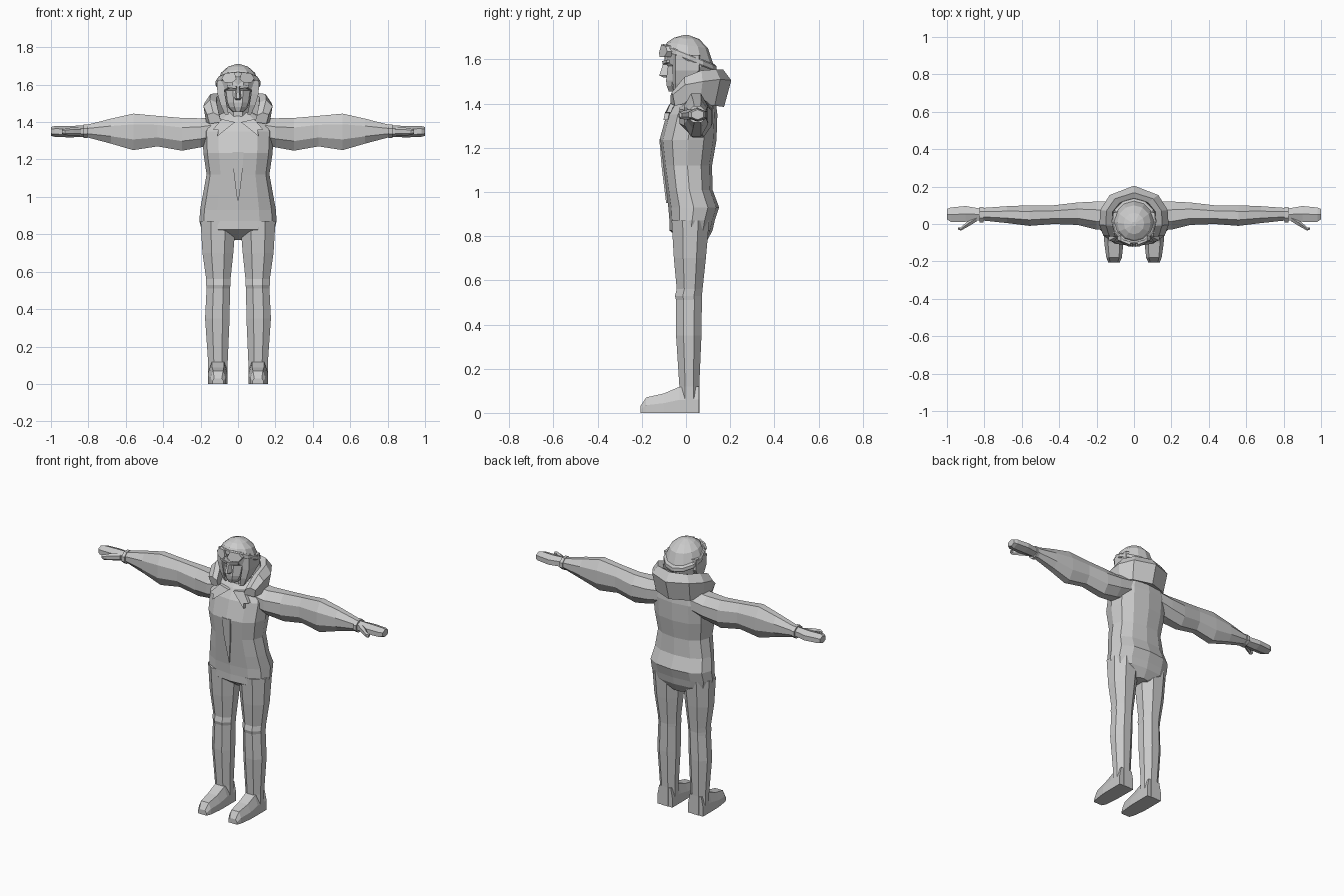
import bpy, bmesh
from math import sin, cos, pi, copysign


def finish(name, bm, mirror=False):
    bmesh.ops.recalc_face_normals(bm, faces=bm.faces)
    me = bpy.data.meshes.new(name)
    bm.to_mesh(me)
    bm.free()
    ob = bpy.data.objects.new(name, me)
    bpy.context.collection.objects.link(ob)
    if mirror:
        ob.modifiers.new("Mirror", 'MIRROR').use_clip = False
    return ob


def loft(name, rings, mirror=False):
    """Skin matching rings of points and cap both ends."""
    bm = bmesh.new()
    vs = [[bm.verts.new(p) for p in r] for r in rings]
    n = len(vs[0])
    for a, b in zip(vs, vs[1:]):
        for i in range(n):
            j = (i + 1) % n
            bm.faces.new((a[i], a[j], b[j], b[i]))
    bm.faces.new(vs[0])
    bm.faces.new(vs[-1])
    return finish(name, bm, mirror)


def flat_ring(z, x0, x1, y0, y1, n=8, phase=0.5, power=1.0, tilt=0.0):
    """Horizontal ring fitted to an x/y box; tilt shears z along y."""
    pts = []
    f = cos(pi / n) if phase else 1.0
    for i in range(n):
        a = 2 * pi * (i + phase) / n
        c, s = cos(a) / f, sin(a) / f
        c = copysign(abs(c) ** power, c)
        s = copysign(abs(s) ** power, s)
        y = (y0 + y1) / 2 + s * (y1 - y0) / 2
        pts.append(((x0 + x1) / 2 + c * (x1 - x0) / 2, y, z + tilt * y))
    return pts


def side_ring(x, y0, y1, z0, z1, n=8):
    """Vertical ring across the arm at a given x."""
    return [(x, p[0], p[1]) for p in flat_ring(0, y0, y1, z0, z1, n)]


def slab(name, outline, depth, mirror=False):
    """Outline of 3D points given thickness towards the back."""
    return loft(name, [outline, [(x, y + depth, z) for x, y, z in outline]], mirror)


# Jacket body
loft("jacket_body", [flat_ring(z, -w, w, f, b, 12, 0, 0.85) for z, w, f, b in (
    (0.77, 0.05, 0.0, 0.09), (0.825, 0.195, -0.075, 0.12), (0.87, 0.206, -0.075, 0.13),
    (0.93, 0.203, -0.08, 0.15), (1.01, 0.188, -0.09, 0.12), (1.12, 0.168, -0.105, 0.118),
    (1.235, 0.185, -0.12, 0.138), (1.35, 0.19, -0.088, 0.142), (1.41, 0.165, -0.05, 0.135),
    (1.45, 0.08, -0.015, 0.10))])

# Jacket front opening and lapels
slab("front_opening", [(-0.03, -0.121, 1.24), (0.03, -0.121, 1.24),
                       (0.022, -0.111, 1.12), (0, -0.09, 0.95), (-0.022, -0.111, 1.12)], 0.03)
slab("lapel", [(0.015, -0.07, 1.40), (0.085, -0.065, 1.415), (0.135, -0.088, 1.36),
               (0.105, -0.096, 1.357), (0.11, -0.102, 1.325)], 0.02, True)

# Legs
loft("leg", [flat_ring(z, a, b, f, k) for z, a, b, f, k in (
    (0.0, 0.055, 0.16, -0.03, 0.06), (0.12, 0.055, 0.16, -0.03, 0.06),
    (0.35, 0.045, 0.176, -0.045, 0.07), (0.51, 0.043, 0.168, -0.045, 0.072),
    (0.53, 0.04, 0.17, -0.05, 0.072), (0.56, 0.04, 0.17, -0.042, 0.075),
    (0.70, 0.025, 0.19, -0.055, 0.09), (0.87, 0.012, 0.20, -0.065, 0.105))], True)

# Feet
loft("boot", [[(a, y, 0), (b, y, 0), (b, y, z * 0.5), (b - t, y, z), (a + t, y, z),
               (a, y, z * 0.5)] for y, a, b, z, t in (
    (0.058, 0.055, 0.16, 0.12, 0.012), (-0.03, 0.055, 0.16, 0.118, 0.02),
    (-0.10, 0.056, 0.159, 0.088, 0.02), (-0.18, 0.065, 0.148, 0.07, 0.015),
    (-0.207, 0.077, 0.137, 0.03, 0.01))], True)

# Sleeves, wristbands, hands
loft("sleeve", [side_ring(*s) for s in (
    (0.10, -0.03, 0.12, 1.29, 1.43), (0.20, -0.03, 0.12, 1.265, 1.42),
    (0.30, -0.005, 0.115, 1.247, 1.422),
    (0.43, 0.0, 0.10, 1.27, 1.433), (0.56, -0.01, 0.10, 1.25, 1.445),
    (0.68, 0.005, 0.095, 1.285, 1.418), (0.82, 0.02, 0.085, 1.322, 1.382))], True)
loft("wristband", [side_ring(x, 0.008, 0.092, 1.314, 1.388) for x in (0.805, 0.825)], True)
loft("hand", [side_ring(*s, n=6) for s in (
    (0.82, 0.02, 0.082, 1.325, 1.378), (0.90, 0.012, 0.096, 1.322, 1.375),
    (0.98, 0.012, 0.088, 1.325, 1.375), (1.0, 0.025, 0.08, 1.33, 1.37))], True)
loft("thumb", [side_ring(*s, n=6) for s in (
    (0.84, 0.015, 0.05, 1.33, 1.37), (0.88, -0.01, 0.025, 1.33, 1.37),
    (0.925, -0.035, -0.018, 1.333, 1.362), (0.94, -0.03, -0.018, 1.338, 1.358))], True)

# Fallen hood wrapped around the neck
half = [(0.10, -0.07, 0.165, -0.06, 1.39, 1.45, 1.44), (0.115, -0.01, 0.185, -0.005, 1.40, 1.52, 1.485),
        (0.115, 0.065, 0.18, 0.075, 1.40, 1.55, 1.50), (0.075, 0.115, 0.13, 0.155, 1.39, 1.555, 1.51),
        (0, 0.13, 0, 0.205, 1.385, 1.555, 1.505)]
path = half + [(-h[0], h[1], -h[2]) + h[3:] for h in half[-2::-1]]
loft("hood", [[(ix * 0.9, iy, zb + 0.01), (ox * 0.92, oy * 0.84, zb), (ox, oy, zo),
               ((ix + ox) / 2, (iy + oy) / 2, zi), (ix, iy, zi - 0.015)]
              for ix, iy, ox, oy, zb, zi, zo in path])

# Neck, head, nose and brow
loft("neck", [flat_ring(z, -w, w, f, 0.09) for z, w, f in (
    (1.38, 0.075, -0.05), (1.43, 0.055, -0.03), (1.52, 0.055, -0.03))])
loft("head", [flat_ring(z, -w, w, f, b, 10, 0, 0.9) for z, w, f, b in (
    (1.455, 0.028, -0.08, 0.0), (1.48, 0.055, -0.09, 0.04), (1.505, 0.068, -0.094, 0.08),
    (1.57, 0.078, -0.086, 0.10), (1.59, 0.085, -0.102, 0.105), (1.64, 0.085, -0.095, 0.10))])
loft("nose", [[(-w, -0.075, z), (-w * 0.4, y, z), (w * 0.4, y, z), (w, -0.075, z)]
              for z, w, y in ((1.517, 0.017, -0.10), (1.527, 0.022, -0.121), (1.59, 0.01, -0.10))])
slab("brow", [(0.008, -0.106, 1.578), (0.06, -0.088, 1.585), (0.06, -0.088, 1.598),
              (0.008, -0.108, 1.592)], 0.03, True)

# Flying cap with ear flaps
loft("cap", [flat_ring(z, -w, w, f, b, 12, 0, 1, t) for z, w, f, b, t in (
    (1.55, 0.102, -0.095, 0.115, -0.4), (1.61, 0.115, -0.104, 0.128, -0.35),
    (1.665, 0.09, -0.085, 0.10, -0.15), (1.695, 0.055, -0.055, 0.06, -0.05),
    (1.71, 0.012, -0.012, 0.012, 0))])
loft("ear_flap", [[(a, f, z), (b, f + 0.012, z), (b, k - 0.012, z), (a, k, z)]
                  for z, a, b, f, k in (
    (1.44, 0.05, 0.07, -0.055, -0.025), (1.49, 0.06, 0.092, -0.06, 0.02),
    (1.55, 0.07, 0.11, -0.06, 0.07), (1.62, 0.075, 0.113, -0.06, 0.07))], True)

# Goggles pushed up on the cap
loft("goggle_strap", [flat_ring(z, -w, w, -w + 0.013, w + 0.017, 12, 0, 1, -0.4)
                      for z, w in ((1.598, 0.117), (1.604, 0.121), (1.624, 0.12), (1.63, 0.113))])
slab("goggle_lens", [(0.008, -0.122, 1.63), (0.03, -0.12, 1.612), (0.072, -0.098, 1.612),
                     (0.088, -0.085, 1.635), (0.07, -0.092, 1.66), (0.02, -0.112, 1.667)], 0.05, True)
